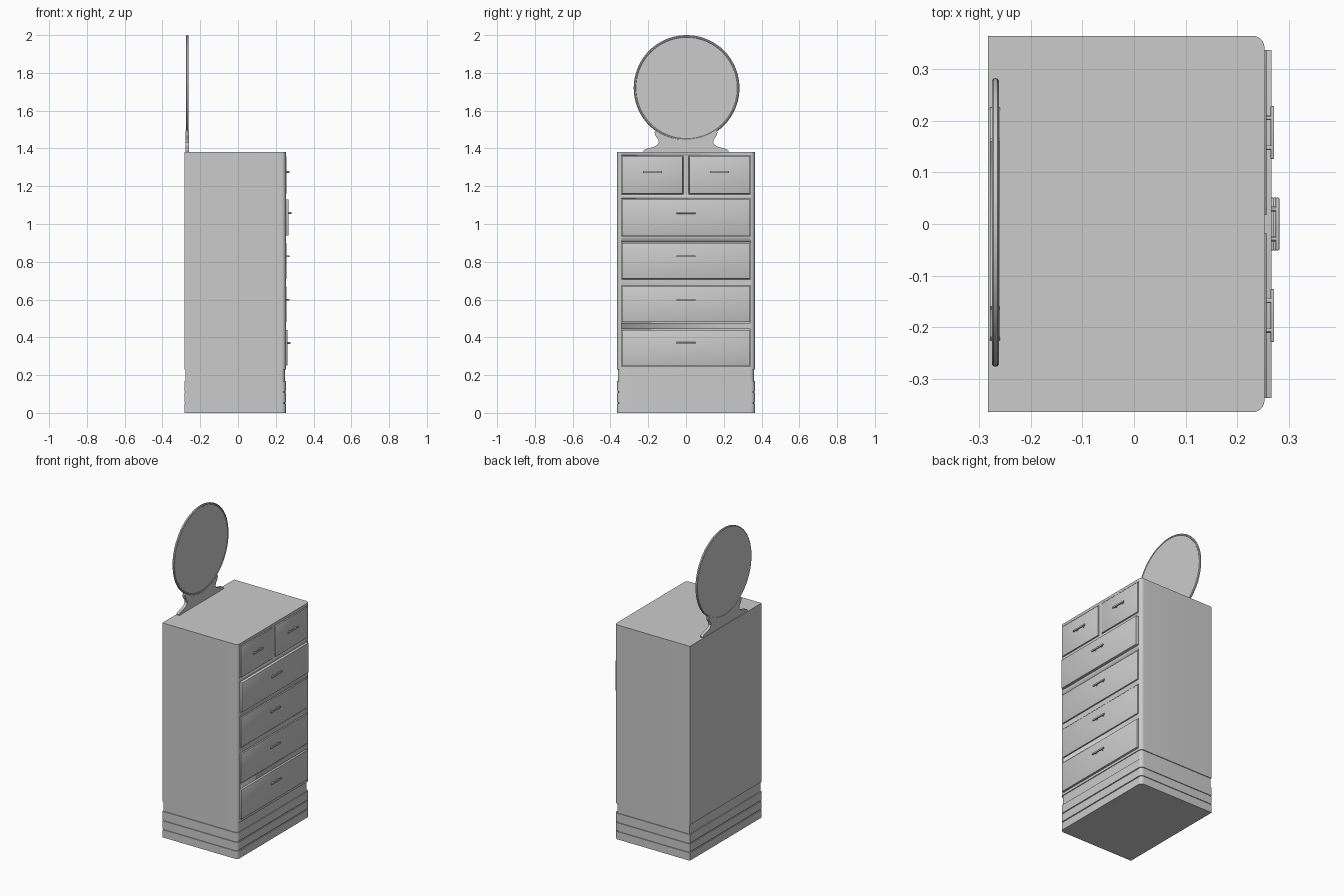
import bpy, bmesh, math

if "Cube" in bpy.data.objects:
    bpy.data.objects.remove(bpy.data.objects["Cube"])


def mesh_object(name, bm, angle=30):
    bmesh.ops.recalc_face_normals(bm, faces=bm.faces[:])
    me = bpy.data.meshes.new(name)
    bm.to_mesh(me)
    bm.free()
    ob = bpy.data.objects.new(name, me)
    bpy.context.collection.objects.link(ob)
    bpy.context.view_layer.objects.active = ob
    for o in bpy.context.selected_objects:
        o.select_set(False)
    ob.select_set(True)
    bpy.ops.object.shade_smooth_by_angle(angle=math.radians(angle))
    return ob


def loft(name, rings):
    """Closed solid through rings of equal point count."""
    bm = bmesh.new()
    vs = [[bm.verts.new(p) for p in r] for r in rings]
    n = len(vs[0])
    for a, b in zip(vs, vs[1:]):
        for i in range(n):
            j = (i + 1) % n
            bm.faces.new((a[i], a[j], b[j], b[i]))
    bm.faces.new(vs[0][::-1])
    bm.faces.new(vs[-1])
    return mesh_object(name, bm)


def box(name, x0, x1, y0, y1, z0, z1, bevel=0.0):
    bm = bmesh.new()
    bmesh.ops.create_cube(bm, size=1)
    for v in bm.verts:
        v.co = ((x0, x1)[v.co.x > 0], (y0, y1)[v.co.y > 0], (z0, z1)[v.co.z > 0])
    if bevel:
        bmesh.ops.bevel(bm, geom=bm.edges[:], offset=bevel, segments=2,
                        profile=0.5, affect='EDGES')
    return mesh_object(name, bm)


# Cabinet outline: square at the back, rounded at the two drawer-side corners
def outline(z, inset):
    xb, xf, w, r = -0.283 + inset, 0.253 - inset, 0.365 - inset, 0.022
    pts = [(xb, w, z), (xb, -w, z)]
    for side in (-1, 1):
        arc = [(xf - r + r * math.sin(t), side * (w - r + r * math.cos(t)), z)
               for t in [math.pi / 2 * i / 6 for i in range(7)]]
        pts += arc if side < 0 else arc[::-1]
    return pts


# Cabinet body with shallow grooves round the plinth
levels = [(0, 0)]
for g0, g1 in ((0.05, 0.056), (0.107, 0.113), (0.168, 0.23)):
    levels += [(g0, 0), (g0, 0.005), (g1, 0.005), (g1, 0)]
levels.append((1.38, 0))
body = loft("cabinet_body", [outline(z, i) for z, i in levels])

# Drawers: y0, y1, z0, z1, front x
drawers = [(-0.338, -0.017, 1.16, 1.358, 0.257), (0.017, 0.338, 1.16, 1.358, 0.257)]
for z0, front in ((0.94, 0.267), (0.71, 0.257), (0.48, 0.257), (0.25, 0.262)):
    drawers.append((-0.338, 0.338, z0, z0 + 0.19, front))

for k, (y0, y1, z0, z1, front) in enumerate(drawers):
    # Opening cut in the cabinet face, slightly larger than the drawer
    g = 0.004
    cutter = box("drawer_opening_cutter", 0.235, 0.3, y0 - g, y1 + g, z0 - g, z1 + g)
    cutter.hide_render = True
    cutter.hide_set(True)
    mod = body.modifiers.new("opening", 'BOOLEAN')
    mod.object = cutter
    mod.solver = 'EXACT'
    box(f"drawer_{k + 1}", 0.23, front, y0, y1, z0, z1, 0.0015)

    # Bar handle on two short posts
    yc = (y0 + y1) / 2
    zc = z0 + (0.115 if k < 2 else 0.119)
    box(f"handle_bar_{k + 1}", front + 0.008, front + 0.015,
        yc - 0.051, yc + 0.051, zc - 0.005, zc + 0.005, 0.0015)
    for s in (-1, 1):
        rings = []
        for x in (front - 0.003, front + 0.01):
            rings.append([(x, yc + s * 0.029 + 0.005 * math.cos(a), zc + 0.005 * math.sin(a))
                          for a in [2 * math.pi * i / 12 for i in range(12)]])
        loft(f"handle_post_{k + 1}", rings)

# Round mirror: disc with a softly rounded rim
R, ZC, XC = 0.28, 1.72, -0.269
rim = [(-0.007, R - 0.012), (-0.007, R - 0.005), (-0.004, R - 0.001), (0, R),
       (0.004, R - 0.001), (0.007, R - 0.005), (0.007, R - 0.010), (0.005, R - 0.012)]
loft("round_mirror", [[(XC + dx, 0.003 + r * math.cos(a), ZC + r * math.sin(a))
                       for a in [2 * math.pi * i / 72 for i in range(72)]] for dx, r in rim])

# Mirror stand: curved feet below, cradle arc above
half = [(0.225, 1.375), (0.226, 1.386), (0.218, 1.395), (0.195, 1.402), (0.17, 1.408),
        (0.152, 1.418), (0.144, 1.432), (0.147, 1.447), (0.157, 1.46),
        (0.165, 1.475), (0.166, 1.488), (0.16, 1.495)]
cradle = []
for i in range(1, 20):
    a = math.radians(-54.5 - 71 * i / 20)
    cradle.append((0.275 * math.cos(a), ZC + 0.275 * math.sin(a)))
prof = half + cradle + [(-y, z) for y, z in half[::-1]]
loft("mirror_stand", [[(x, y, z) for y, z in prof] for x in (-0.279, -0.26)])
